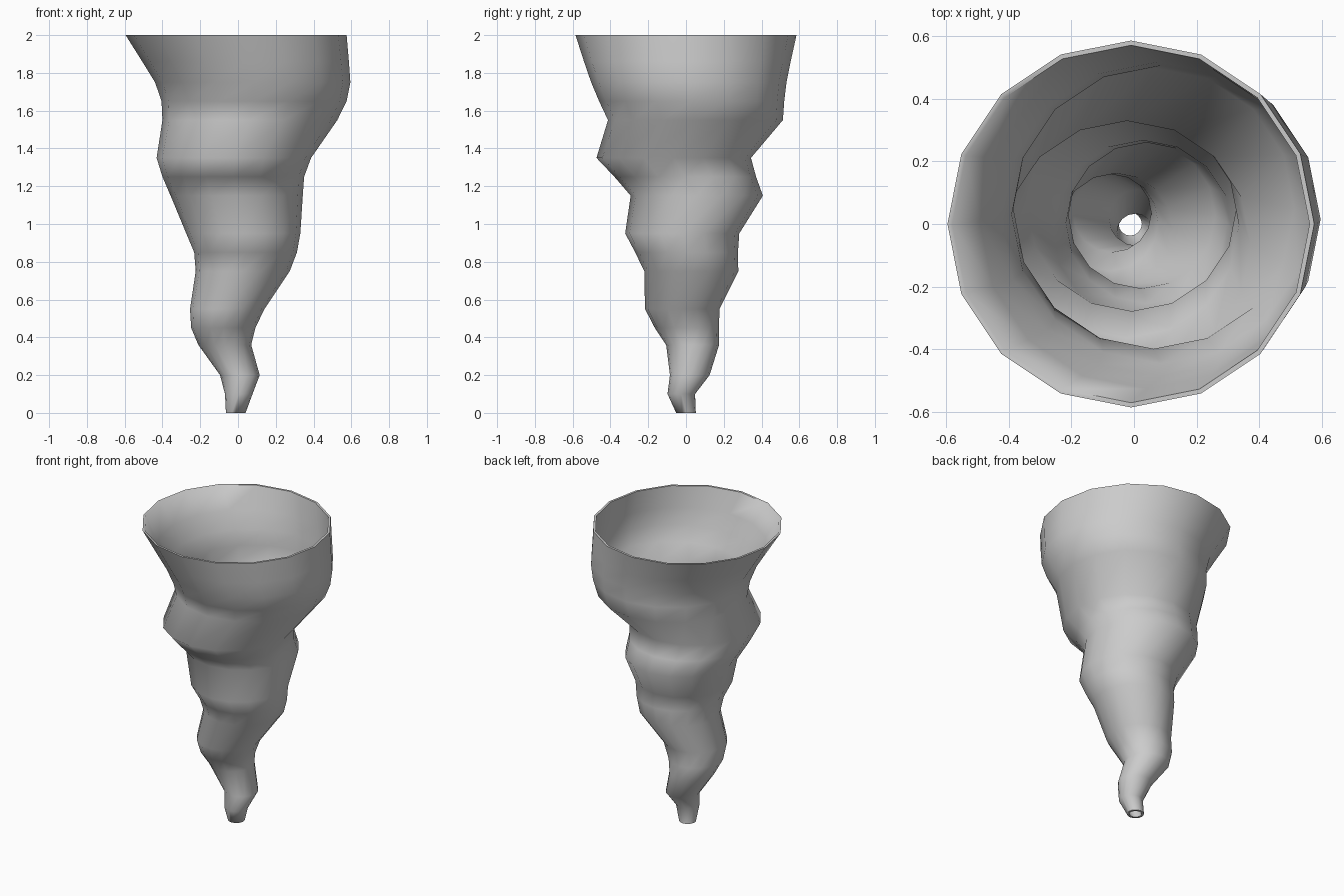
import bpy, bmesh, math

cube = bpy.data.objects.get("Cube")
if cube:
    bpy.data.objects.remove(cube, do_unlink=True)

grey = bpy.data.materials.new("storm grey")
grey.use_nodes = True
colour = (0.6, 0.6, 0.6, 1)
grey.diffuse_color = colour
grey.node_tree.nodes["Principled BSDF"].inputs["Base Color"].default_value = colour

SIDES = 16
WALL = 0.015
# Swaying funnel: height, radius, centre x, centre y of each ring
RINGS = [
    (0, .052, -.012, 0), (.1, .073, .004, -.025), (.2, .105, .01, .02),
    (.36, .14, -.07, .035), (.45, .17, -.078, .005), (.55, .197, -.057, -.02),
    (.75, .249, .025, .028), (.85, .272, .04, .003), (.95, .302, .028, -.02),
    (1.15, .35, -.007, .057), (1.25, .375, -.025, -.004), (1.35, .409, -.022, -.065),
    (1.55, .463, .063, .05), (1.65, .49, .085, .03), (1.75, .517, .078, .015),
    (1.86, .547, .04, .007), (2, .585, -.01, 0),
]


def add_ring(bm, z, radius, cx, cy):
    steps = [math.tau * i / SIDES for i in range(SIDES)]
    return [bm.verts.new((cx + radius * math.cos(a), cy + radius * math.sin(a), z))
            for a in steps]


def bridge(bm, lower, upper):
    for i in range(SIDES):
        j = (i + 1) % SIDES
        bm.faces.new((lower[i], lower[j], upper[j], upper[i]))


# Outer wall up, rim, inner wall down, bottom lip: one closed loop of rings
bm = bmesh.new()
outer = [add_ring(bm, *ring) for ring in RINGS]
inner = [add_ring(bm, z, r - WALL, cx, cy) for z, r, cx, cy in reversed(RINGS)]
loop = outer + inner
for k, ring in enumerate(loop):
    bridge(bm, ring, loop[(k + 1) % len(loop)])
bmesh.ops.recalc_face_normals(bm, faces=bm.faces)

mesh = bpy.data.meshes.new("whirlwind_funnel")
bm.to_mesh(mesh)
bm.free()
mesh.materials.append(grey)
funnel = bpy.data.objects.new("whirlwind_funnel", mesh)
bpy.context.collection.objects.link(funnel)

# Smooth walls with crisp rims
bpy.ops.object.select_all(action="DESELECT")
funnel.select_set(True)
bpy.context.view_layer.objects.active = funnel
bpy.ops.object.shade_smooth_by_angle(angle=math.radians(65))
